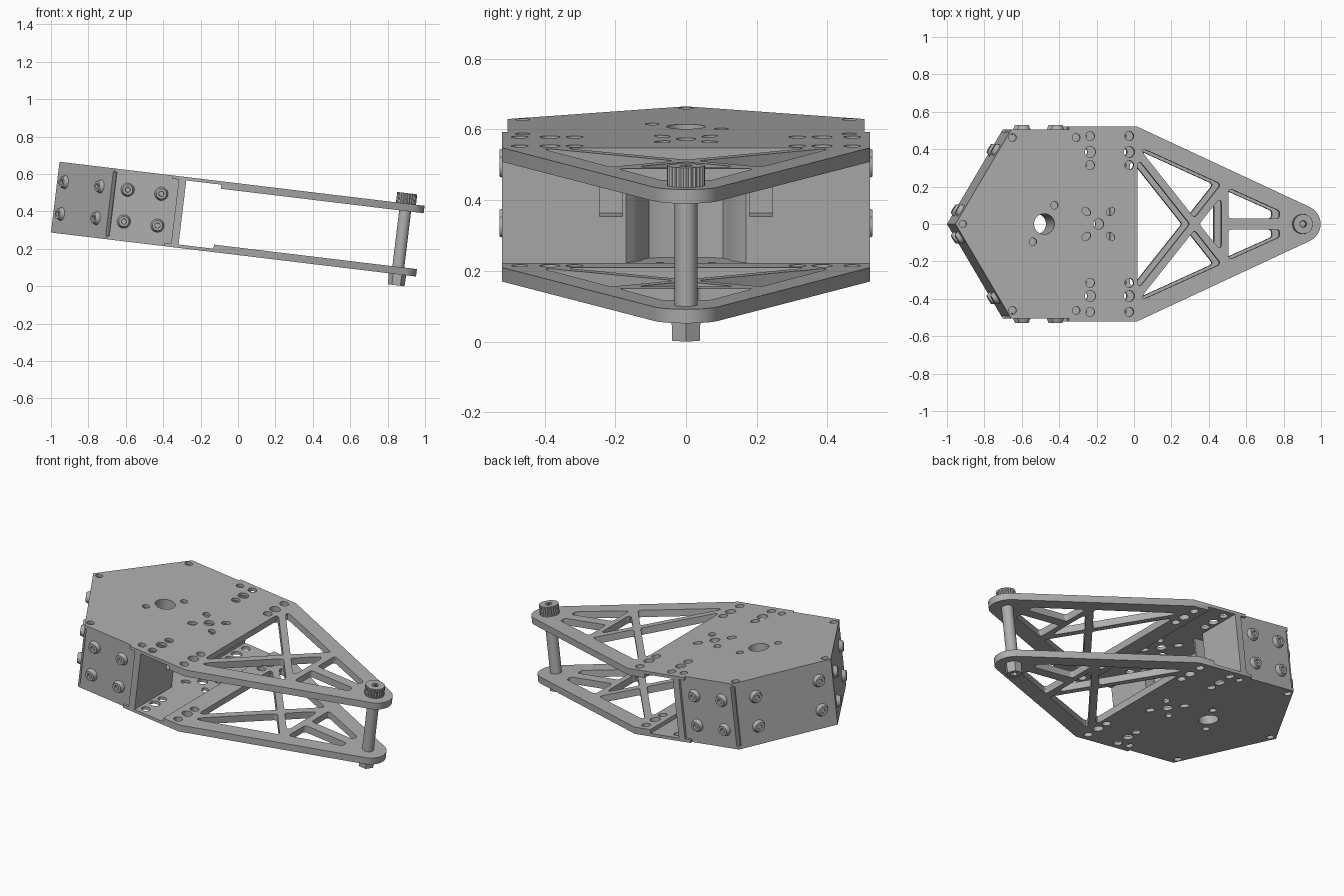
import bpy, bmesh, math
from mathutils import Matrix, Vector

cube = bpy.data.objects.get("Cube")
if cube:
    bpy.data.objects.remove(cube)

# Single machined-metal colour
metal = bpy.data.materials.new("grey_metal")
metal.use_nodes = True
metal.diffuse_color = (0.43, 0.43, 0.43, 1)
metal.node_tree.nodes["Principled BSDF"].inputs["Base Color"].default_value = (0.43, 0.43, 0.43, 1)

# The whole assembly leans down toward its tip
TILT = Matrix.Translation((-1, 0, 0.287)) @ Matrix.Rotation(0.12, 4, 'Y')
HEIGHT, SKIN, ARM = 0.381, 0.018, 0.04
HALF, WIDE = 0.505, 0.52
STEP, KINK = 0.873, 0.98
TIP_U, TIP_R = 1.866, 0.1


def finish(name, mesh, local=Matrix()):
    obj = bpy.data.objects.new(name, mesh)
    bpy.context.collection.objects.link(obj)
    mesh.transform(TILT @ local)
    mesh.materials.clear()
    mesh.materials.append(metal)
    bpy.ops.object.select_all(action='DESELECT')
    obj.select_set(True)
    bpy.context.view_layer.objects.active = obj
    bpy.ops.object.shade_smooth_by_angle(angle=math.radians(30))
    return obj


def circle(u, v, r, n=24, stretch=1.0, turn=0.0):
    pts = []
    for i in range(n):
        a = math.tau * i / n
        p = Matrix.Rotation(turn, 2) @ Vector((r * stretch * math.cos(a), r * math.sin(a)))
        pts.append((u + p.x, v + p.y))
    return pts


def rounded(points, r, steps=5):
    """Polygon with softened corners."""
    out, n = [], len(points)
    for i in range(n):
        p, a, b = (Vector(points[k % n]) for k in (i, i - 1, i + 1))
        da, db = a - p, b - p
        reach = min(r / math.tan(da.angle(db) / 2), 0.4 * da.length, 0.4 * db.length)
        s, e = p + da.normalized() * reach, p + db.normalized() * reach
        for k in range(steps + 1):
            t = k / steps
            out.append(tuple(s * (1 - t) ** 2 + p * 2 * t * (1 - t) + e * t * t))
    return out


def mirror(half):
    """Close an outline given its +y half, ordered from back to tip."""
    return half + [(u, -v) for u, v in reversed(half) if abs(v) > 1e-6]


def slab(name, outline, holes, z0, z1):
    """Flat plate with holes, extruded between two heights."""
    curve = bpy.data.curves.new(name, 'CURVE')
    curve.dimensions, curve.fill_mode = '2D', 'BOTH'
    curve.extrude = (z1 - z0) / 2
    for loop in [outline] + holes:
        spline = curve.splines.new('POLY')
        spline.points.add(len(loop) - 1)
        for point, (u, v) in zip(spline.points, loop):
            point.co = (u, v, 0, 1)
        spline.use_cyclic_u = True
    temp = bpy.data.objects.new(name + "_curve", curve)
    bpy.context.collection.objects.link(temp)
    graph = bpy.context.evaluated_depsgraph_get()
    mesh = bpy.data.meshes.new_from_object(temp.evaluated_get(graph))
    bpy.data.objects.remove(temp)
    bm = bmesh.new()
    bm.from_mesh(mesh)
    bmesh.ops.remove_doubles(bm, verts=bm.verts, dist=1e-5)
    bmesh.ops.recalc_face_normals(bm, faces=bm.faces)
    bm.to_mesh(mesh)
    bm.free()
    return finish(name, mesh, Matrix.Translation((0, 0, (z0 + z1) / 2)))


def fastener(name, base, axis, r1, r2, length, sides, socket=0.0, ridged=False):
    """Round or hex part standing on base, with an optional sunken socket."""
    bm = bmesh.new()
    bmesh.ops.create_cone(bm, cap_ends=True, segments=sides, radius1=r1, radius2=r2, depth=length)
    if ridged:
        for v in bm.verts:
            if round(math.atan2(v.co.y, v.co.x) / math.tau * sides) % 2:
                v.co.xy *= 0.93
    if socket:
        bm.normal_update()
        top = [f for f in bm.faces if f.normal.z > 0.9]
        bmesh.ops.inset_individual(bm, faces=top, thickness=r2 - socket)
        bmesh.ops.inset_individual(bm, faces=top, thickness=0.001, depth=-length * 0.6)
    mesh = bpy.data.meshes.new(name)
    bm.to_mesh(mesh)
    bm.free()
    axis = Vector(axis).normalized()
    turn = Vector((0, 0, 1)).rotation_difference(axis).to_matrix().to_4x4()
    return finish(name, mesh, Matrix.Translation(Vector(base) + axis * length / 2) @ turn)


# Rounded tip shared by every plate outline
reach = Vector((TIP_U - KINK, WIDE))
slope = math.pi / 2 - math.atan2(WIDE, TIP_U - KINK) + math.asin(TIP_R / reach.length)
tip = []
for i in range(13):
    a = slope * (1 - i / 12)
    tip.append((TIP_U + TIP_R * math.cos(a), TIP_R * math.sin(a)))
plate_outline = mirror([(0, 0), (0.3, HALF), (0.61, HALF), (0.61, WIDE), (KINK, WIDE)] + tip)
pad_outline = mirror([(STEP, WIDE), (KINK, WIDE)] + tip)

# Lattice windows of the arm, measured from the kink
left_window = [(0, 0.353), (0.282, 0), (0, -0.353)]
middle_window = [(0.333, 0), (0.453, 0.15), (0.453, -0.15)]
side_window = [(0, 0.417), (0.451, 0.213), (0.307, 0.032)]
end_window = [(0.49, 0.03), (0.765, 0.03), (0.765, 0.07), (0.49, 0.193)]
windows = [left_window, middle_window]
for shape in (side_window, end_window):
    windows += [shape, [(u, -v) for u, v in shape]]
windows = [rounded([(KINK + u, v) for u, v in w], 0.018) for w in windows]

# Drilled holes
bolt_rows = [circle(u, s * v, r) for u in (0.725, 0.936) for s in (1, -1)
             for v, r in ((0.315, 0.024), (0.385, 0.029), (0.47, 0.024))]
cover_holes = [circle(0.04, 0, 0.02), circle(0.478, 0, 0.055, 40), circle(0.77, 0, 0.028),
               circle(0.533, 0.1, 0.02), circle(0.417, -0.095, 0.02)]
for s in (1, -1):
    cover_holes += [circle(u, s * 0.462, 0.021) for u in (0.307, 0.65)]
    for t in (1, -1):
        cover_holes.append(circle(0.77 + t * 0.065, s * 0.067, 0.019, 20, 1.4, s * t * math.pi / 4))
pad_holes = [h for h in bolt_rows if h[0][0] > STEP + 0.05]

# Upper and lower plates: thin cover, thickened along the arm
for name, outer, inner in (("lower", 0, 1), ("upper", HEIGHT, -1)):
    a, b, c = outer, outer + inner * SKIN, outer + inner * ARM
    slab(name + "_plate", plate_outline, windows + bolt_rows + cover_holes, min(a, b), max(a, b))
    slab(name + "_arm_thickening", pad_outline, windows + pad_holes, min(b, c), max(b, c))

# Body block between the plates, with corner grooves and a rounded front recess
END = 0.685
bay = [(END, 0.17), (0.665, 0.15), (0.64, 0.13), (0.6, 0.12), (0.575, 0.105), (0.565, 0.08)]
shell = [(0, 0), (0.292, 0.4915), (0.31, 0.475), (0.312, HALF), (0.645, HALF), (0.645, WIDE), (END, WIDE)]
slots = [(END, 0.245), (0.6, 0.245), (0.6, 0.18), (END, 0.18)]
well = [circle(0.478, 0, 0.055, 40)]
slab("body_lower", mirror(shell + bay), well, SKIN, 0.15)
slab("body_upper", mirror(shell + slots + bay), well, 0.15, HEIGHT - SKIN)

# Button screws on the side and back panels
back = Vector((0.3, HALF))
for s in (1, -1):
    for w in (0.105, 0.276):
        for u in (0.38, 0.561):
            fastener("side_screw", (u, s * HALF, w), (0, s, 0), 0.036, 0.027, 0.023, 24, 0.014)
        for k in (0.14, 0.78):
            fastener("back_screw", (back.x * k, s * back.y * k, w),
                     (-back.y, s * back.x, 0), 0.036, 0.027, 0.023, 24, 0.014)

# Tip bolt: shank, ridged socket head and hex nut
fastener("tip_bolt_shank", (TIP_U, 0, 0), (0, 0, 1), 0.032, 0.032, HEIGHT, 32)
fastener("tip_bolt_head", (TIP_U, 0, HEIGHT), (0, 0, 1), 0.054, 0.054, 0.056, 48, 0.02, True)
fastener("tip_nut", (TIP_U, 0, 0), (0, 0, -1), 0.047, 0.045, 0.059, 6, 0.02)
